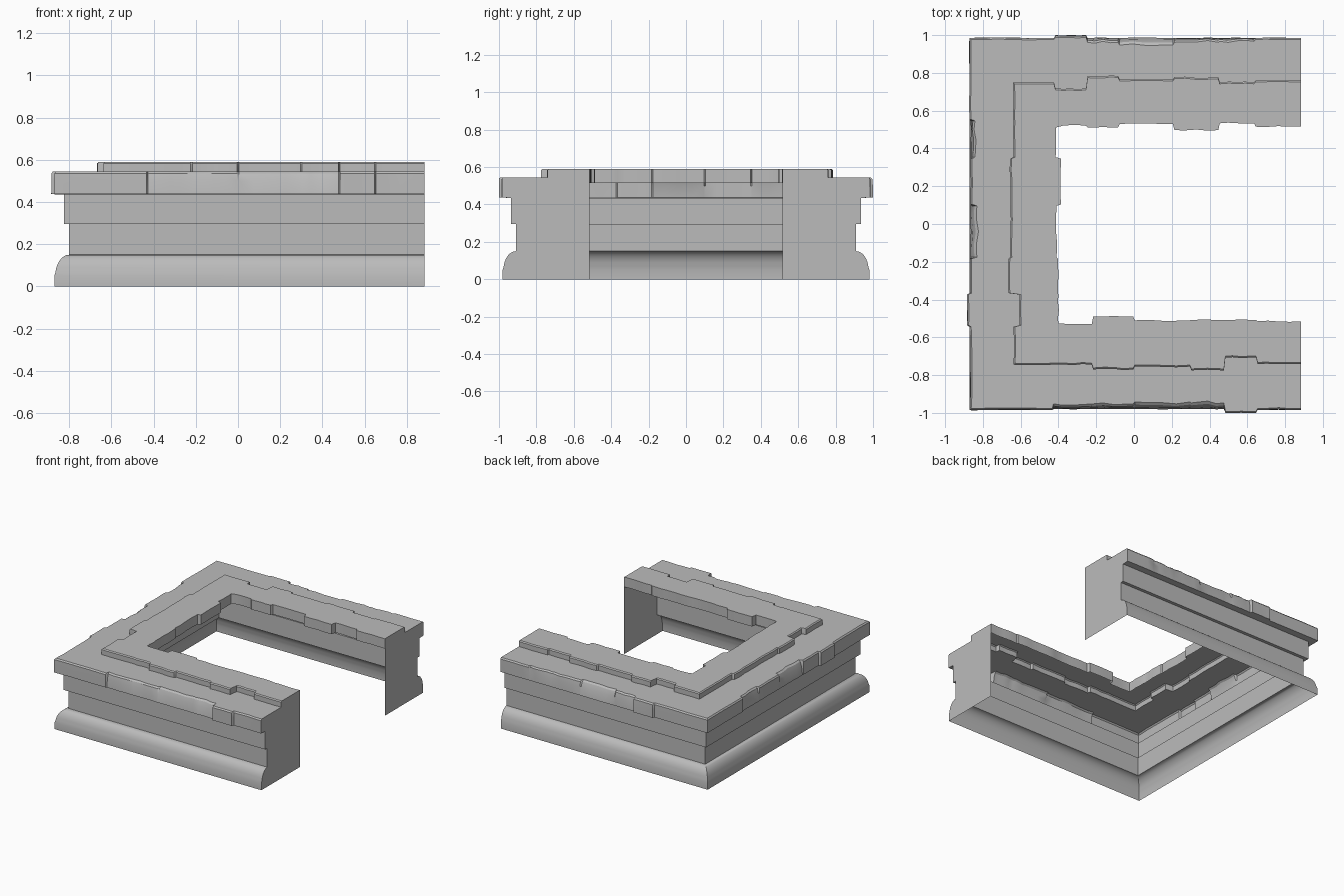
import bpy, bmesh, math, random

random.seed(4)
cube = bpy.data.objects.get("Cube")
if cube:
    bpy.data.objects.remove(cube)

stone = bpy.data.materials.new("grey_stone")
stone.use_nodes = True
grey = (0.5, 0.5, 0.5, 1)
stone.diffuse_color = grey
stone.node_tree.nodes["Principled BSDF"].inputs["Base Color"].default_value = grey

END = 0.885           # open ends of the two arms
HALF_X, HALF_Y = 0.87, 0.98


def finish(name, bm, angle):
    """Turn a bmesh into a stone object with sharp edges kept."""
    bmesh.ops.remove_doubles(bm, verts=bm.verts, dist=0.0005)
    mesh = bpy.data.meshes.new(name)
    bm.to_mesh(mesh)
    bm.free()
    mesh.materials.append(stone)
    obj = bpy.data.objects.new(name, mesh)
    bpy.context.collection.objects.link(obj)
    bpy.ops.object.select_all(action='DESELECT')
    obj.select_set(True)
    bpy.context.view_layer.objects.active = obj
    bpy.ops.object.shade_smooth_by_angle(angle=math.radians(angle))
    return obj


def sheet(name, columns, angle):
    """Skin a list of equally long columns of points."""
    bm = bmesh.new()
    grid = [[bm.verts.new(p) for p in col] for col in columns]
    for a, b in zip(grid, grid[1:]):
        for r in range(len(a) - 1):
            bm.faces.new((a[r], a[r + 1], b[r + 1], b[r]))
    return finish(name, bm, angle)


# Moulded wall: profile of (inset, height) swept round the U
profile = [(0, 0), (0, 0.05)]
for i in range(1, 9):
    a = math.radians(90 * i / 8)
    profile.append((0.004 + 0.066 * (1 - math.cos(a)), 0.05 + 0.1 * math.sin(a)))
profile += [(0.07, 0.295), (0.045, 0.295), (0.045, 0.435)]

wall = []
for x, y in ((1, -1), (-1, -1), (-1, 1), (1, 1)):
    wall.append([(END if x > 0 else o - HALF_X, y * (HALF_Y - o), z)
                 for o, z in profile])
sheet("moulded_wall", wall, 30)

# Coping blocks: (far joint, outer edge, wear, riser line, inner lip)
front = [
    (0.65, 0.985, 0.0, 0.74, 0.515),
    (0.48, 1.0, 0.0, 0.707, 0.508),
    (0.3, 0.98, 0.025, 0.775, 0.508),
    (0.0, 0.98, 0.03, 0.755, 0.51),
    (-0.22, 0.98, 0.02, 0.77, 0.49),
    (-0.43, 0.98, 0.02, 0.745, 0.53),
    (-1, 0.985, 0.0, 0.745, 0.525)]
left = [
    (-0.54, 0.87, 0.0, 0.638, 0.4),
    (-0.37, 0.885, 0.0, 0.605, 0.4),
    (-0.18, 0.868, 0.0, 0.665, 0.403),
    (0.1, 0.865, 0.025, 0.655, 0.41),
    (0.35, 0.865, 0.0, 0.655, 0.387),
    (0.55, 0.865, 0.015, 0.638, 0.415),
    (1, 0.872, 0.0, 0.64, 0.415)]
back = [
    (-0.42, 0.985, 0.0, 0.75, 0.51),
    (-0.25, 1.0, 0.004, 0.718, 0.52),
    (-0.08, 0.985, 0.015, 0.783, 0.512),
    (0.21, 0.985, 0.03, 0.765, 0.53),
    (0.45, 0.985, 0.015, 0.777, 0.497),
    (0.64, 0.985, 0.01, 0.75, 0.533),
    (END, 0.985, 0.0, 0.76, 0.515)]


def section(block, band, shake=0):
    """Offsets and heights of the coping from the wall top to the inner lip."""
    _, outer, wear, riser, lip = block
    n = [random.uniform(-1, 1) * shake for _ in range(4)]
    wear = max(0, wear + n[0] * (1 + wear * 60))
    outer += n[1] * 0.5
    riser += n[2]
    lip += n[3]
    return [(band, 0.435), (outer, 0.437), (outer - wear * 0.3, 0.5),
            (outer - wear * 0.8, 0.535), (outer - wear - 0.008, 0.545),
            (riser, 0.545), (riser, 0.583), (riser - 0.008, 0.59),
            (lip, 0.59), (lip, 0.515)]


BAND_X, BAND_Y = HALF_X - 0.045, HALF_Y - 0.045
near_y = section(front[-1], BAND_Y)     # sections meeting at the corners
near_x = section(left[0], BAND_X)
far_x = section(left[-1], BAND_X)
far_y = section(back[0], BAND_Y)


def place(side, t, sec):
    """Put a section on a side, clamped to the mitred corners."""
    col = []
    for r, (off, z) in enumerate(sec):
        if side == "left":
            low, high = -near_y[r][0], far_y[r][0]
            if t <= low:
                p = (-near_x[r][0], low)
            elif t >= high:
                p = (-far_x[r][0], high)
            else:
                p = (-off, t)
        else:
            s, cx, cy = ((-1, near_x, near_y) if side == "front"
                         else (1, far_x, far_y))
            p = (t, s * off) if t > -cx[r][0] else (-cx[r][0], s * cy[r][0])
        col.append((*p, z))
    return col


coping = []
for side, blocks, start, band in (("front", front, END, BAND_Y),
                                  ("left", left, -1, BAND_X),
                                  ("back", back, -1, BAND_Y)):
    for block in blocks:
        stop = block[0]
        gap = math.copysign(0.004, stop - start)
        for k in range(5):
            t = start + (stop - start) * k / 4
            if k == 0 and abs(start) < END:
                t += gap
            if k == 4 and abs(stop) < END:
                t -= gap
            shake = 0.004 if 0 < k < 4 else 0
            coping.append(place(side, t, section(block, band, shake)))
        start = stop
sheet("worn_coping", coping, 30)

# Flat end faces closing the two arms
for name, base, top in (("front_end_face", wall[0], coping[0]),
                        ("back_end_face", wall[-1], coping[-1])):
    bm = bmesh.new()
    outline = base + top[1:] + [(END, top[-1][1], 0)]
    face = bm.faces.new([bm.verts.new(p) for p in outline])
    face.normal_update()
    if face.normal.x < 0:
        face.normal_flip()
    bmesh.ops.triangulate(bm, faces=[face])
    finish(name, bm, 30)
